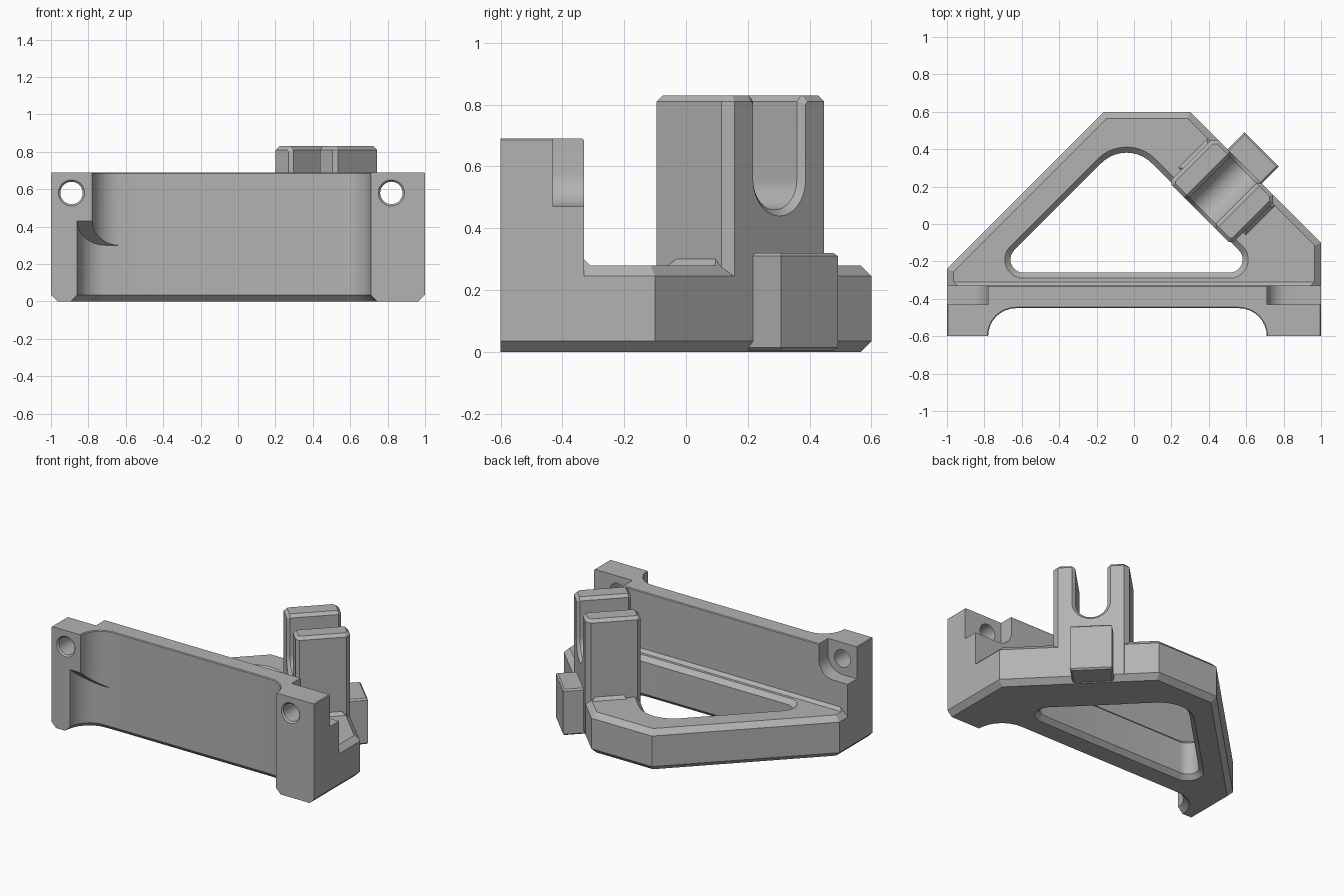
import bpy, bmesh, math
from mathutils import Matrix, Vector

cube = bpy.data.objects.get("Cube")
if cube:
    bpy.data.objects.remove(cube)

grey = bpy.data.materials.new("plain_grey")
grey.use_nodes = True
colour = (0.45, 0.45, 0.45, 1)
grey.diffuse_color = colour
grey.node_tree.nodes["Principled BSDF"].inputs["Base Color"].default_value = colour


def rounded(points, seg=8):
    """Outline from (x, y[, radius]) corners; seg=1 gives straight chamfers."""
    out = []
    for i, p in enumerate(points):
        here = Vector(p[:2])
        if len(p) == 2:
            out.append(here)
            continue
        a = (Vector(points[i - 1][:2]) - here).normalized()
        b = (Vector(points[(i + 1) % len(points)][:2]) - here).normalized()
        half = a.angle(b) / 2
        run = p[2] / math.tan(half)
        centre = here + (a + b).normalized() * p[2] / math.sin(half)
        start, end = here + a * run - centre, here + b * run - centre
        turn = math.atan2(start.x * end.y - start.y * end.x, start.dot(end))
        for k in range(seg + 1):
            out.append(centre + Matrix.Rotation(turn * k / seg, 2) @ start)
    return out


def inset(outline, d):
    """Mitred offset of a counter-clockwise outline, inward when d > 0."""
    out = []
    for i, p in enumerate(outline):
        e1 = (p - outline[i - 1]).normalized()
        e2 = (outline[(i + 1) % len(outline)] - p).normalized()
        n1, n2 = Vector((-e1.y, e1.x)), Vector((-e2.y, e2.x))
        out.append(p + (n1 + n2) * d / (1 + n1.dot(n2)))
    return out


def loft(name, outline, levels, matrix=Matrix()):
    """Stack the outline at (height, inset) levels and cap both ends."""
    bm = bmesh.new()
    rings = [[bm.verts.new((p.x, p.y, z)) for p in inset(outline, d)] for z, d in levels]
    for low, high in zip(rings, rings[1:]):
        for i in range(len(low)):
            bm.faces.new((low[i - 1], low[i], high[i], high[i - 1]))
    bm.faces.new(rings[0][::-1])
    bm.faces.new(rings[-1])
    bm.transform(matrix)
    bmesh.ops.recalc_face_normals(bm, faces=bm.faces)
    mesh = bpy.data.meshes.new(name)
    bm.to_mesh(mesh)
    bm.free()
    mesh.materials.append(grey)
    obj = bpy.data.objects.new(name, mesh)
    bpy.context.collection.objects.link(obj)
    return obj


def rect(x0, x1, y0, y1):
    return rounded([(x0, y0), (x1, y0), (x1, y1), (x0, y1)])


def combine(target, tool, operation):
    bpy.context.view_layer.objects.active = target
    mod = target.modifiers.new(operation, 'BOOLEAN')
    mod.object, mod.operation, mod.solver = tool, operation, 'EXACT'
    bpy.ops.object.modifier_apply(modifier=mod.name)
    bpy.data.objects.remove(tool)


upright = Matrix.Rotation(math.pi / 2, 4, 'X')  # outline in x-z, levels along -y
diagonal = Matrix.Rotation(-math.pi / 4, 4, 'Z') @ Matrix.Translation((0.21, 0, 0))
c = 0.035

# Triangular base frame, chamfered above and below
front = [(-1, -0.7), (-0.78, -0.7), (-0.78, -0.45, 0.15),
         (0.71, -0.45, 0.15), (0.71, -0.7), (1, -0.7)]
frame = front + [(1, -0.1), (0.3, 0.6), (-0.16, 0.6), (-1, -0.24)]
body = loft("bracket_body", rounded(frame), [(0, c), (c, 0), (0.28 - c, 0), (0.28, c)])

# Front wall with its end blocks, and the small fillet behind it
wall = front + [(1, -0.33), (-1, -0.33)]
combine(body, loft("front_wall", rounded(wall), [(c, 0), (0.685, 0), (0.69, 0.005)]), 'UNION')
combine(body, loft("wall_fillet", rect(-0.965, 0.965, -0.4, -0.31),
                   [(0.2, 0), (0.28, 0), (0.3, 0.02)]), 'UNION')

# Rounded triangular opening
opening = rounded([(-0.76, -0.26, 0.07), (0.68, -0.26, 0.07), (-0.04, 0.46, 0.19)], 10)
combine(body, loft("opening", opening,
                   [(-0.02, -0.05), (0.03, 0), (0.25, 0), (0.3, -0.05)]), 'DIFFERENCE')

# Upright fork on the diagonal side, with its foot and outer lug
fork = rounded([(-0.235, 0.29, 0.02), (0.235, 0.29, 0.02),
                (0.235, 0.637, 0.03), (-0.235, 0.637, 0.03)], 1)
combine(body, loft("fork", fork, [(0, c), (c, 0), (0.81, 0), (0.83, 0.02)], diagonal), 'UNION')
combine(body, loft("fork_foot", rect(-0.255, 0.255, 0.38, 0.6),
                   [(0.2, 0), (0.28, 0), (0.3, 0.02)], diagonal), 'UNION')
combine(body, loft("lug", rect(-0.14, 0.12, 0.5, 0.765),
                   [(0.005, 0.01), (0.015, 0), (0.31, 0), (0.32, 0.01)], diagonal), 'UNION')

# U-shaped slot between the prongs
slot = rounded([(-0.16, 0.87), (-0.1, 0.81), (-0.1, 0.46, 0.099),
                (0.1, 0.46, 0.099), (0.1, 0.81), (0.16, 0.87)], 10)
combine(body, loft("slot", slot, [(-0.657, -0.04), (-0.617, 0), (-0.31, 0), (-0.27, -0.04)],
                   diagonal @ upright), 'DIFFERENCE')

# Trim the front faces flat
combine(body, loft("trim", rect(-1.2, 1.2, -0.9, -0.6), [(-0.1, 0), (1, 0)]), 'DIFFERENCE')

# Undercut in one end block, with a sloping ceiling
undercut = rounded([(-0.86, -0.75), (-0.5, -0.75), (-0.5, -0.451), (-0.86, -0.451, 0.15)])
tool = loft("undercut", undercut, [(-0.1, -0.135), (c, 0), (0.6, 0)])
for v in tool.data.vertices:
    if v.co.z > 0.5:
        v.co.z = 0.43 - (v.co.y + 0.6) * 0.87
combine(body, tool, 'DIFFERENCE')

# Rear pockets and screw holes in both end blocks
pockets = [[(-1.1, 0.47), (-0.78, 0.47, 0.11), (-0.78, 0.8), (-1.1, 0.8)],
           [(0.71, 0.47, 0.11), (1.1, 0.47), (1.1, 0.8), (0.71, 0.8)]]
for pocket, x in zip(pockets, (-0.89, 0.82)):
    combine(body, loft("pocket", rounded(pocket), [(0.2, 0), (0.43, 0)], upright), 'DIFFERENCE')
    circle = [Vector((x, 0.58)) + Matrix.Rotation(math.tau * k / 32, 2) @ Vector((0.06, 0))
              for k in range(32)]
    combine(body, loft("screw_hole", circle, [(0.3, 0), (0.59, 0), (0.61, -0.02)], upright),
            'DIFFERENCE')

bpy.ops.object.select_all(action='DESELECT')
body.select_set(True)
bpy.context.view_layer.objects.active = body
bpy.ops.object.shade_smooth_by_angle(angle=math.radians(25))
